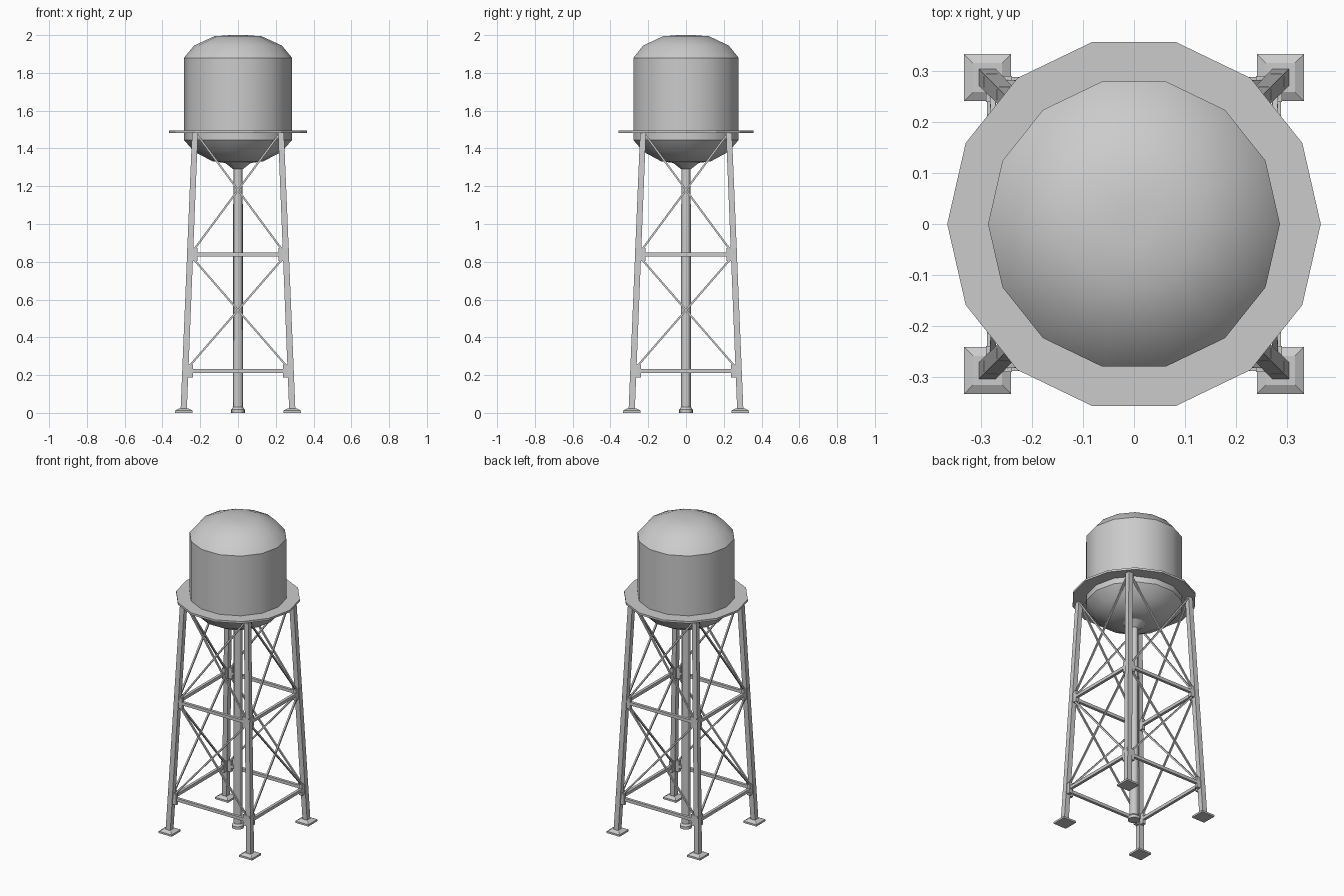
import bpy, math
from mathutils import Vector, Matrix

if "Cube" in bpy.data.objects:
    bpy.data.objects.remove(bpy.data.objects["Cube"])

def make(name, verts, faces, smooth=None):
    me = bpy.data.meshes.new(name)
    me.from_pydata([tuple(v) for v in verts], [], faces)
    me.update()
    ob = bpy.data.objects.new(name, me)
    bpy.context.collection.objects.link(ob)
    if smooth:
        bpy.ops.object.select_all(action='DESELECT')
        bpy.context.view_layer.objects.active = ob
        ob.select_set(True)
        bpy.ops.object.shade_smooth_by_angle(angle=math.radians(smooth))
    return ob

def lathe(name, profile, n, smooth=None, closed=False):
    """Spin an (r, z) profile, listed bottom to top on its outside."""
    verts = [(r * math.cos(2 * math.pi * i / n), r * math.sin(2 * math.pi * i / n), z)
             for r, z in profile for i in range(n)]
    m = len(profile)
    faces = [(j * n + i, j * n + (i + 1) % n, (j + 1) % m * n + (i + 1) % n, (j + 1) % m * n + i)
             for j in range(m if closed else m - 1) for i in range(n)]
    if not closed:
        faces += [tuple(reversed(range(n))), tuple(range((m - 1) * n, m * n))]
    return make(name, verts, faces, smooth)

def prism(name, bottom, top):
    """Four-sided solid between two loops of four points."""
    return make(name, bottom + top, [(3, 2, 1, 0), (4, 5, 6, 7)] +
                [(i, (i + 1) % 4, (i + 1) % 4 + 4, i + 4) for i in range(4)])

def square(x, y, z, h):
    return [Vector((x + a * h, y + b * h, z)) for a, b in ((-1, -1), (1, -1), (1, 1), (-1, 1))]

def bar(name, a, b, w, h):
    """Rectangular bar from a to b lying in a face of the tower."""
    a, b = Vector(a), Vector(b)
    d = (b - a).normalized()
    s = d.cross(Vector((0, 1, 0))).normalized()
    t = d.cross(s)
    off = [s * (i * h / 2) + t * (j * w / 2) for i, j in ((-1, -1), (1, -1), (1, 1), (-1, 1))]
    return prism(name, [a + o for o in off], [b + o for o in off])

def leg_c(z):
    return 0.288 - 0.0408 * z

# Tank with domed top and bowl bottom
lathe("tank", [(0.06, 1.322), (0.135, 1.332), (0.232, 1.383), (0.286, 1.445),
               (0.286, 1.88), (0.232, 1.945), (0.125, 1.994), (0.04, 2.0)], 14, 32)
# Walkway ring
lathe("walkway", [(0.28, 1.482), (0.366, 1.482), (0.366, 1.495), (0.28, 1.495)], 14, closed=True)
# Central riser pipe with funnel and base flange
lathe("riser_pipe", [(0.036, 0), (0.036, 0.018), (0.026, 0.03), (0.025, 1.29),
                     (0.07, 1.325), (0.07, 1.34)], 12, 30)

# Legs and footings
for sx in (-1, 1):
    for sy in (-1, 1):
        c0, c1 = leg_c(0.01), leg_c(1.485)
        prism("leg", square(sx * c0, sy * c0, 0.01, 0.0165), square(sx * c1, sy * c1, 1.485, 0.0155))
        prism("foot_plate", square(sx * 0.287, sy * 0.287, 0, 0.046), square(sx * 0.287, sy * 0.287, 0.012, 0.046))
        prism("foot_cap", square(sx * 0.287, sy * 0.287, 0.012, 0.046), square(sx * 0.287, sy * 0.287, 0.022, 0.028))

# Beams, gussets and cross braces on each of the four faces
for k in range(4):
    parts = []
    for z in (0.222, 0.838):
        c = leg_c(z)
        parts.append(bar("beam", (-c, -c, z), (c, -c, z), 0.018, 0.02))
        for s in (-1, 1):
            parts.append(bar("gusset", (s * (c + 0.016), -c, z), (s * (c - 0.04), -c, z), 0.022, 0.07))
    for z0, z1 in ((0.235, 0.825), (0.85, 1.475)):
        a, b = leg_c(z0) - 0.01, leg_c(z1) - 0.01
        for s in (-1, 1):
            parts.append(bar("cross_brace", (-s * a, -leg_c(z0), z0), (s * b, -leg_c(z1), z1), 0.01, 0.01))
    for p in parts:
        p.data.transform(Matrix.Rotation(k * math.pi / 2, 4, 'Z'))

# Consistent outward normals
import bmesh
for ob in bpy.context.collection.objects:
    bm = bmesh.new()
    bm.from_mesh(ob.data)
    bmesh.ops.recalc_face_normals(bm, faces=bm.faces)
    bm.to_mesh(ob.data)
    bm.free()
